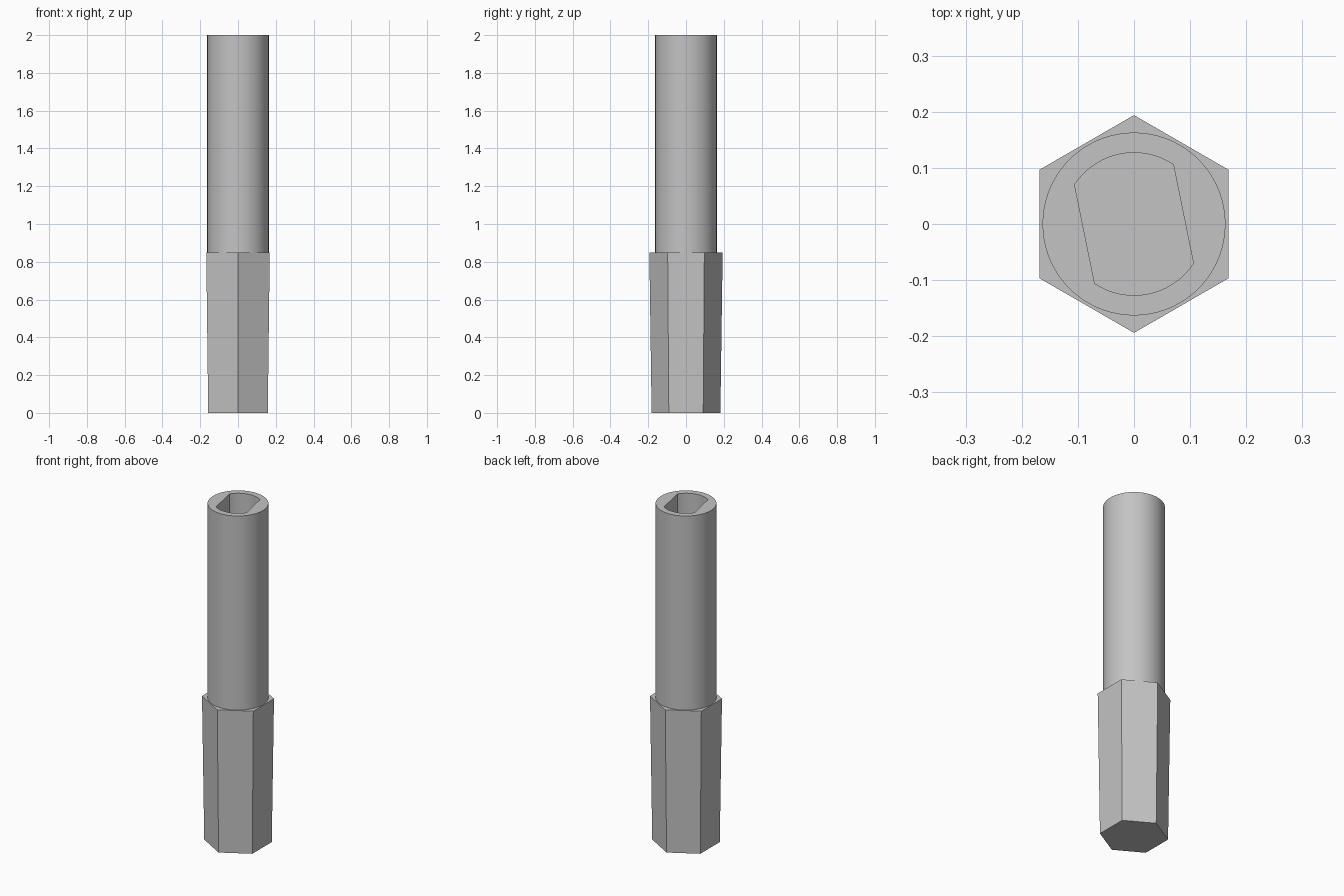
import bpy, bmesh
from math import radians, cos, sin

cube = bpy.data.objects.get("Cube")
if cube:
    bpy.data.objects.remove(cube, do_unlink=True)

SHOULDER, TOP, SOCKET_FLOOR = 0.85, 2.0, 1.2
SHAFT_R, SOCKET_R = 0.163, 0.127

grey = bpy.data.materials.new("plain grey")
grey.use_nodes = True
colour = (0.55, 0.55, 0.55, 1)
grey.diffuse_color = colour
grey.node_tree.nodes["Principled BSDF"].inputs["Base Color"].default_value = colour


def ring(bm, points, z):
    return [bm.verts.new((x, y, z)) for x, y in points]


def polar(radius, angles):
    return [(radius * cos(radians(a)), radius * sin(radians(a))) for a in angles]


def bridge(bm, low, high):
    """Side walls, facing outward for counter-clockwise rings."""
    n = len(low)
    for i in range(n):
        j = (i + 1) % n
        bm.faces.new((low[i], low[j], high[j], high[i]))


def finish(bm, name):
    mesh = bpy.data.meshes.new(name)
    bmesh.ops.recalc_face_normals(bm, faces=bm.faces)
    bm.to_mesh(mesh)
    bm.free()
    mesh.materials.append(grey)
    obj = bpy.data.objects.new(name, mesh)
    bpy.context.collection.objects.link(obj)
    return obj


# Tapered hexagonal base, with points toward front and back
bm = bmesh.new()
hex_angles = range(30, 390, 60)
low = ring(bm, polar(0.182, hex_angles), 0)
high = ring(bm, polar(0.194, hex_angles), SHOULDER)
bridge(bm, low, high)
bm.faces.new(low)
bm.faces.new(high)
finish(bm, "hex_base")

# Round shaft with a blind socket: two arcs joined by two flats
bm = bmesh.new()
circle = polar(SHAFT_R, [i * 5 for i in range(72)])
arc = [56.5 + i * 5 for i in range(19)]
socket = polar(SOCKET_R, arc + [a + 180 for a in arc])
foot, rim = ring(bm, circle, SHOULDER), ring(bm, circle, TOP)
floor, mouth = ring(bm, socket, SOCKET_FLOOR), ring(bm, socket, TOP)
bridge(bm, foot, rim)
bridge(bm, floor, mouth)
bm.faces.new(foot)
bm.faces.new(floor)
# Annular top face between the rim and the socket mouth
edges = [bm.edges.get((loop[i - 1], loop[i]))
         for loop in (rim, mouth) for i in range(len(loop))]
bmesh.ops.triangle_fill(bm, edges=edges, use_beauty=True, normal=(0, 0, 1))
shaft = finish(bm, "socketed_shaft")

bpy.ops.object.select_all(action='DESELECT')
shaft.select_set(True)
bpy.context.view_layer.objects.active = shaft
bpy.ops.object.shade_smooth_by_angle(angle=radians(30))
